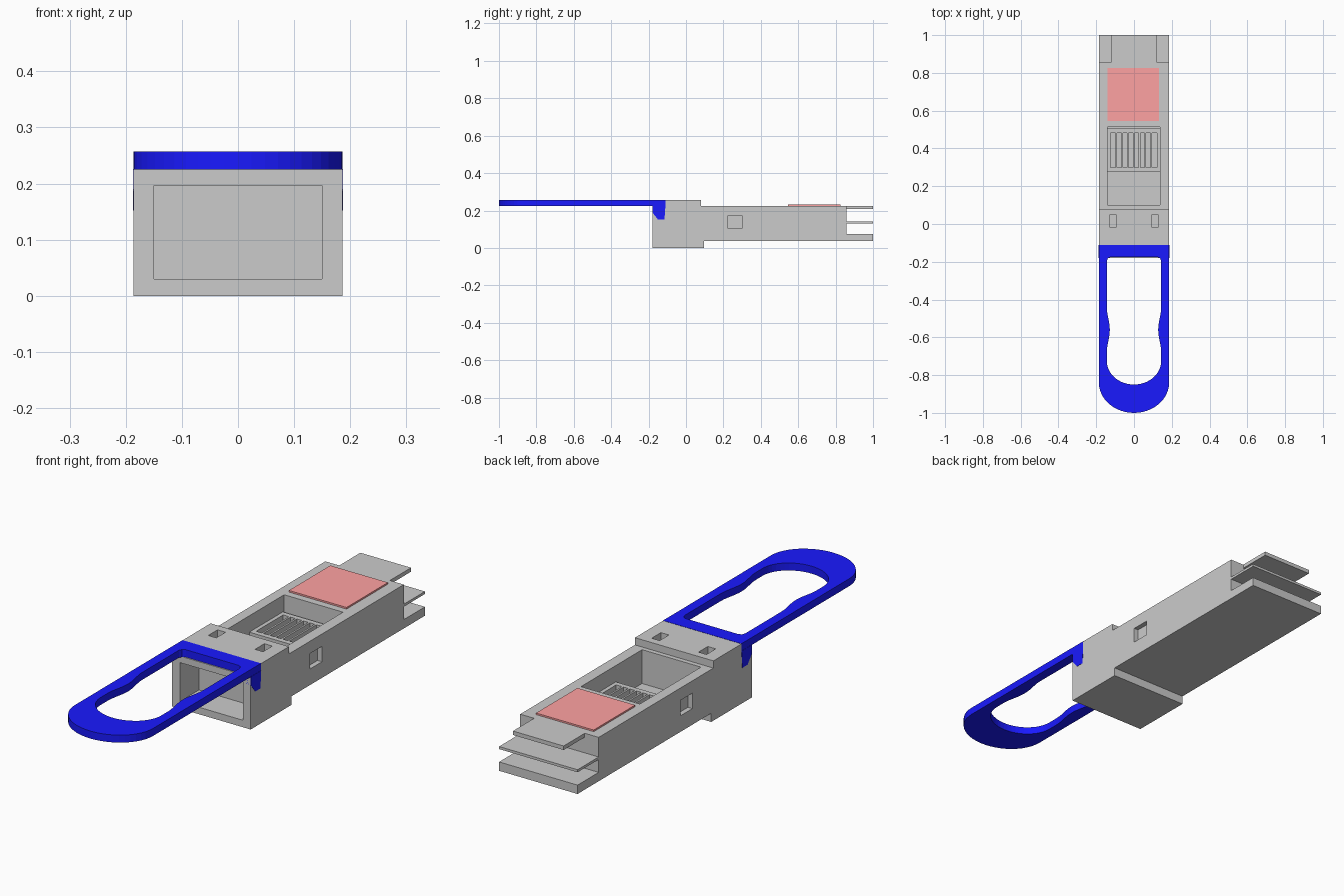
import bpy, bmesh, math
from mathutils import Vector

if "Cube" in bpy.data.objects:
    bpy.data.objects.remove(bpy.data.objects["Cube"])


def finish(name, bm, color=None):
    bmesh.ops.recalc_face_normals(bm, faces=bm.faces)
    me = bpy.data.meshes.new(name)
    bm.to_mesh(me)
    bm.free()
    ob = bpy.data.objects.new(name, me)
    bpy.context.collection.objects.link(ob)
    if color:
        mat = bpy.data.materials.new(name + "_colour")
        mat.diffuse_color = (*color, 1)
        mat.use_nodes = True
        mat.node_tree.nodes["Principled BSDF"].inputs["Base Color"].default_value = mat.diffuse_color
        me.materials.append(mat)
    return ob


def boxes(name, items, color=None):
    """One object from boxes given as (x0, x1, y0, y1, z0, z1)."""
    bm = bmesh.new()
    for x0, x1, y0, y1, z0, z1 in items:
        vs = bmesh.ops.create_cube(bm, size=1)["verts"]
        for v in vs:
            v.co = Vector((x1 if v.co.x > 0 else x0,
                           y1 if v.co.y > 0 else y0,
                           z1 if v.co.z > 0 else z0))
    return finish(name, bm, color)


def prism(name, points, offset, color=None):
    """Extrude a flat outline of 3D points."""
    bm = bmesh.new()
    face = bm.faces.new([bm.verts.new(p) for p in points])
    ext = bmesh.ops.extrude_face_region(bm, geom=[face])["geom"]
    bmesh.ops.translate(bm, vec=offset,
                        verts=[v for v in ext if isinstance(v, bmesh.types.BMVert)])
    return finish(name, bm, color)


def cut(target, cutter):
    mod = target.modifiers.new("cut", "BOOLEAN")
    mod.operation = "DIFFERENCE"
    mod.solver = "EXACT"
    mod.object = cutter
    bpy.context.view_layer.objects.active = target
    bpy.ops.object.modifier_apply(modifier=mod.name)
    bpy.data.objects.remove(cutter)


def both(x0, x1, *rest):
    return [(x0, x1, *rest), (-x1, -x0, *rest)]


def arc(cy, half, start, depth, n=20):
    """Rounded end from +half to -half, bulging towards -y."""
    return [(half * math.cos(math.pi * i / n), start - depth * math.sin(math.pi * i / n))
            for i in range(n + 1)]


W = 0.186
BLUE = (0.01, 0.01, 1.0)

# Housing: side profile with stepped head and three tail shelves
side = [(-0.18, 0), (0.095, 0), (0.095, 0.037), (1, 0.037), (1, 0.075),
        (0.857, 0.075), (0.857, 0.13), (1, 0.13), (1, 0.141), (0.857, 0.141),
        (0.857, 0.208), (1, 0.208), (1, 0.225), (0.08, 0.225), (0.08, 0.256),
        (-0.11, 0.256), (-0.11, 0.225), (-0.18, 0.225)]
housing = prism("housing", [(-W, y, z) for y, z in side], (2 * W, 0, 0))

# Front port, top well, latch holes, side windows and tail notches
cut(housing, boxes("cutters",
    [(-0.15, 0.15, -0.3, -0.05, 0.03, 0.197),
     (-0.141, 0.138, 0.1, 0.514, 0.08, 0.3)]
    + both(0.092, 0.13, -0.016, 0.047, 0.215, 0.3)
    + both(0.165, 0.3, 0.223, 0.303, 0.106, 0.172)
    + both(0.12, 0.3, 0.857, 1.1, 0.17, 0.3)))

# Slotted chip block inside the well
y0, y1, top, slots = 0.278, 0.505, 0.155, 8
pitch, bar = 0.245 / slots, 0.008
grille = [(-0.141, 0.138, y0, y1, 0.07, 0.125),
          (-0.141, 0.138, y0, 0.3, 0.12, top),
          (-0.141, 0.138, 0.483, y1, 0.12, top),
          (-0.141, -0.124, 0.3, 0.483, 0.12, top),
          (0.121, 0.138, 0.3, 0.483, 0.12, top)]
for i in range(1, slots):
    x = -0.124 + i * pitch
    grille.append((x - bar / 2, x + bar / 2, 0.3, 0.483, 0.12, top))
boxes("slotted_block", grille)

# Thermal pad
boxes("thermal_pad", [(-0.14, 0.133, 0.545, 0.825, 0.224, 0.232)], (1.0, 0.36, 0.36))

# Pull tab: rounded loop with a waisted finger hole
outer = [(W, -0.11)] + arc(0, W, -0.84, 0.16, 24) + [(-W, -0.11)]
tab = prism("pull_tab", [(x, y, 0.225) for x, y in outer], (0, 0, 0.032), BLUE)
H = 0.144
waist = [(H - 0.016 * math.sin(math.pi * i / 12) ** 2, -0.44 - 0.24 * i / 12)
         for i in range(13)]
right = [(H - 0.02, -0.175), (H - 0.006, -0.181), (H, -0.195)] + waist
hole = right + arc(0, H, -0.725, 0.125, 24) + [(-x, y) for x, y in reversed(right)]
cut(tab, prism("hole_cutter", [(x, y, 0.1) for x, y in hole], (0, 0, 0.3)))

# Tapered side clips joining the tab to the head
for s, name in ((1, "right_clip"), (-1, "left_clip")):
    clip = [(-0.18, 0.226), (-0.11, 0.226), (-0.115, 0.152), (-0.15, 0.152), (-0.18, 0.19)]
    prism(name, [(s * (W + 0.001), y, z) for y, z in clip], (-s * 0.02, 0, 0), BLUE)
